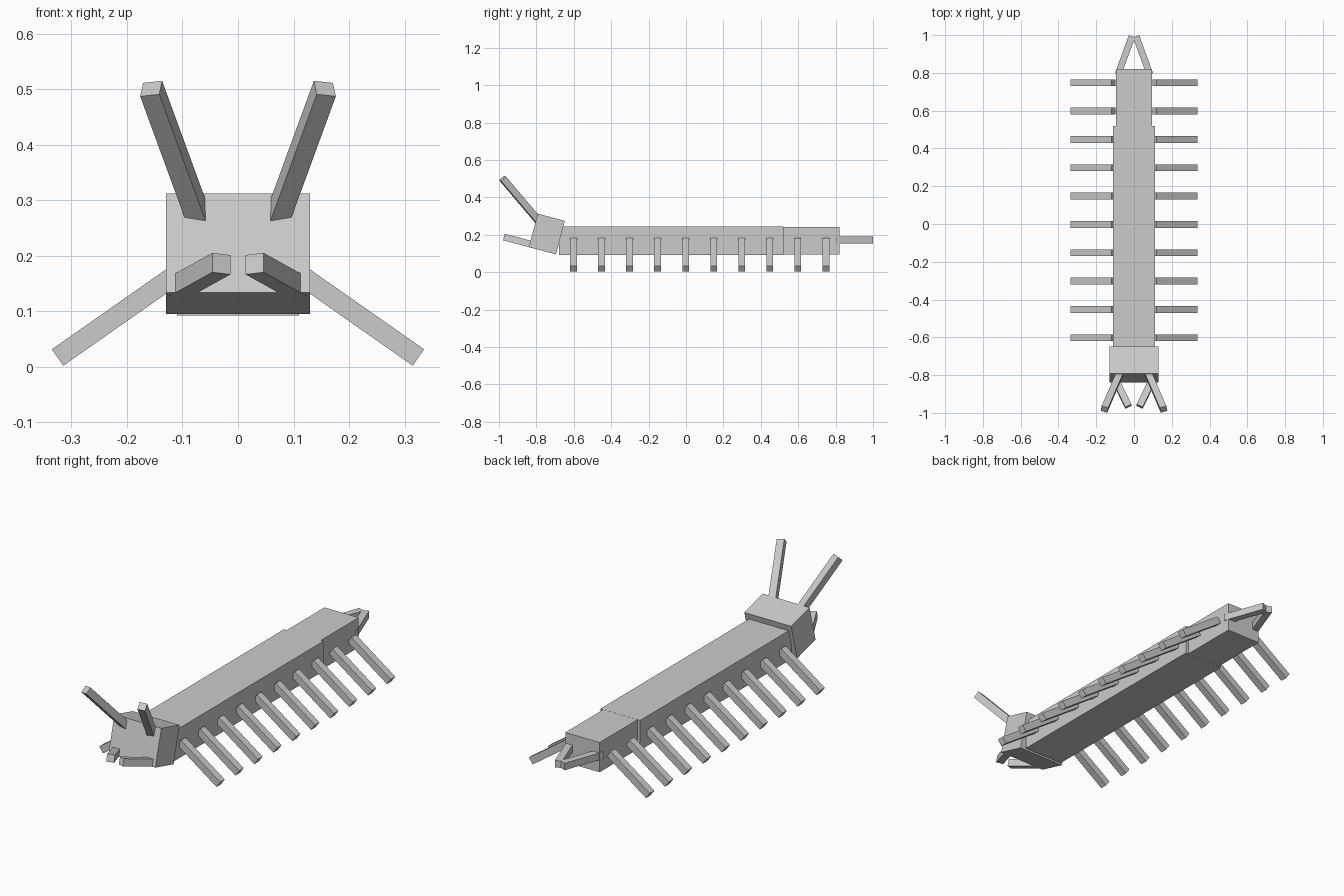
import bpy
from math import radians, sin, cos
from mathutils import Vector, Matrix

if "Cube" in bpy.data.objects:
    bpy.data.objects.remove(bpy.data.objects["Cube"])

grey = bpy.data.materials.new("plain grey")
grey.diffuse_color = (0.6, 0.6, 0.6, 1)
grey.use_nodes = True
grey.node_tree.nodes["Principled BSDF"].inputs["Base Color"].default_value = grey.diffuse_color


def box(name, centre, size, rot=Matrix.Identity(3)):
    """Box of a given size, turned by a 3x3 rotation."""
    bpy.ops.mesh.primitive_cube_add(size=1)
    ob = bpy.context.object
    ob.name = name
    ob.data.transform(Matrix.Translation(centre) @ rot.to_4x4() @ Matrix.Diagonal((*size, 1)))
    ob.data.materials.append(grey)
    return ob


def bar(name, tip, direction, side, length, width):
    """Square bar ending at tip, running back along direction."""
    d = Vector(direction).normalized()
    u = Vector(side)
    u = (u - d * u.dot(d)).normalized()
    rot = Matrix((u, d, u.cross(d))).transposed()
    return box(name, Vector(tip) - d * length / 2, (width, length, width), rot)


def flip(v, s):
    return Vector((v[0] * s, v[1], v[2]))


# body and narrower rear segment
box("body", (0, -0.08, 0.168), (0.22, 1.2, 0.15))
box("rear_segment", (0, 0.665, 0.168), (0.19, 0.31, 0.149))

# head, tilted upward
tilt = radians(15)
box("head", (0, -0.744, 0.204), (0.26, 0.15, 0.185), Matrix.Rotation(-tilt, 3, 'X'))

forward = Vector((0, -cos(tilt), sin(tilt)))
yaw = radians(25)

for s, label in ((1, "right"), (-1, "left")):
    # ten sloping legs
    a = radians(35)
    for i in range(10):
        y = -0.602 + 0.15 * i
        box(f"leg_{label}_{i + 1}", (s * 0.2165, y, 0.093), (0.265, 0.036, 0.036),
            Matrix.Rotation(s * a, 3, 'Y'))

    # antennae
    bar(f"antenna_{label}", flip((0.1565, -0.981, 0.5015), s),
        flip((0.082, -0.19, 0.224), s), flip((0.034, 0.0105, -0.004), s), 0.33, 0.036)

    # jaws, angled inward
    d = forward * cos(yaw) + Vector((-sin(yaw), 0, 0))
    bar(f"jaw_{label}", flip((0.03, -0.966, 0.186), s), flip(d, s), (1, 0, 0), 0.185, 0.036)

    # tail prongs meeting at the tip
    t = radians(20)
    bar(f"tail_prong_{label}", flip((0.011, 0.994, 0.172), s),
        flip((-sin(t), cos(t), 0), s), (1, 0, 0), 0.215, 0.035)
